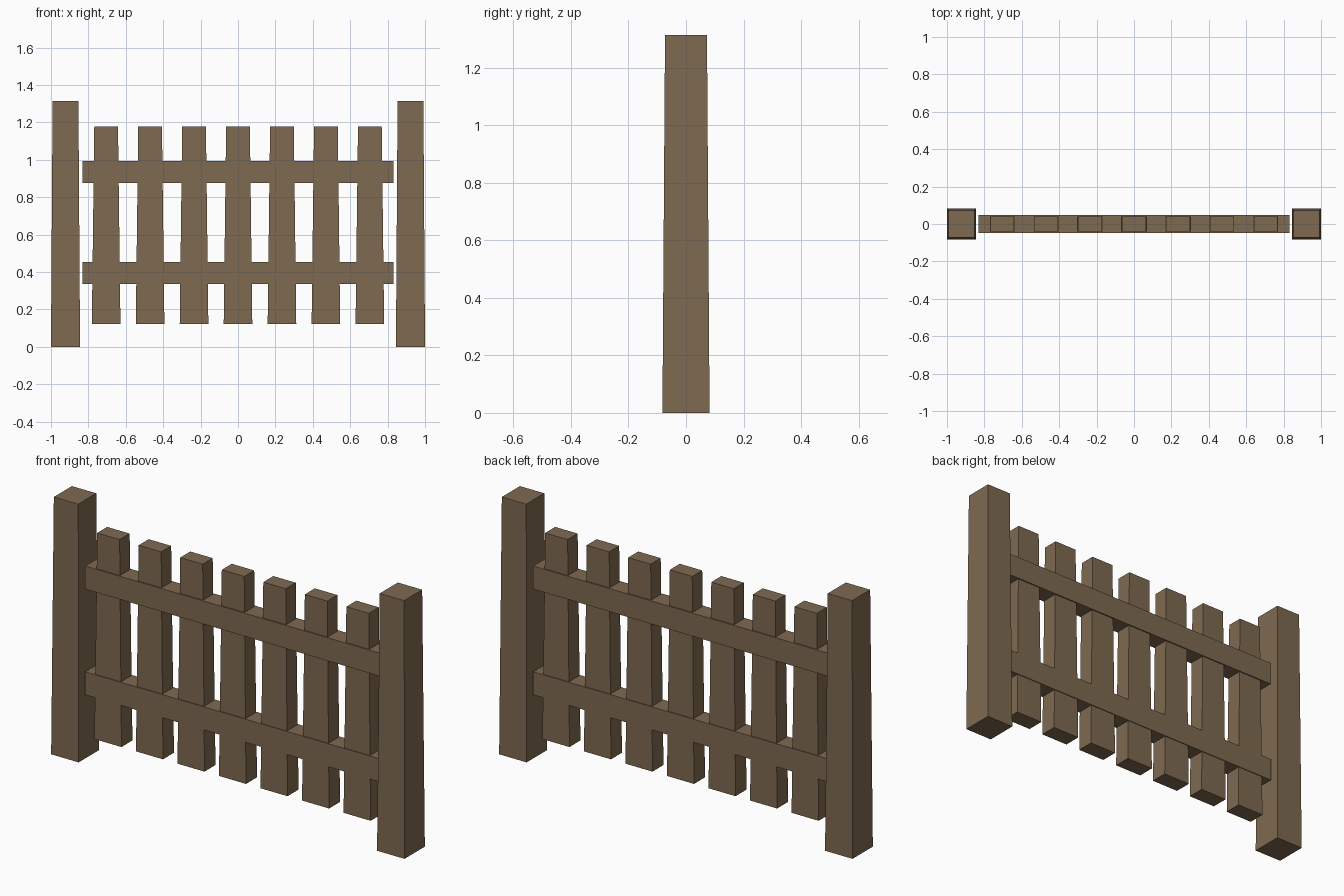
import bpy
import bmesh

cube = bpy.data.objects.get("Cube")
if cube:
    bpy.data.objects.remove(cube, do_unlink=True)

# Single flat wood colour
WOOD = (0.21, 0.142, 0.082, 1)
wood = bpy.data.materials.new("brown wood")
wood.use_nodes = True
wood.diffuse_color = WOOD
wood.node_tree.nodes["Principled BSDF"].inputs["Base Color"].default_value = WOOD


def beam(name, x, z0, z1, bottom, top=None):
    """Upright box whose half sizes (x, y) taper from bottom to top."""
    top = top or bottom
    bm = bmesh.new()
    bmesh.ops.create_cube(bm, size=2)
    for v in bm.verts:
        half, z = (top, z1) if v.co.z > 0 else (bottom, z0)
        v.co = (v.co.x * half[0], v.co.y * half[1], z)
    mesh = bpy.data.meshes.new(name)
    bm.to_mesh(mesh)
    bm.free()
    mesh.materials.append(wood)
    obj = bpy.data.objects.new(name, mesh)
    obj.location.x = x
    bpy.context.collection.objects.link(obj)
    return obj


# End posts
for side, sign in (("left", 1), ("right", -1)):
    beam(side + "_post", sign * 0.9222, 0, 1.315, (0.0778, 0.082), (0.069, 0.073))

# Tapered pickets
for i in range(7):
    beam(f"picket_{i + 1}", (i - 3) * 0.235, 0.122, 1.178,
         (0.0765, 0.0445), (0.0635, 0.0405))

# Horizontal rails enclosing the pickets
for name, z in (("lower_rail", 0.395), ("upper_rail", 0.936)):
    beam(name, 0, z - 0.059, z + 0.059, (0.832, 0.0475))
